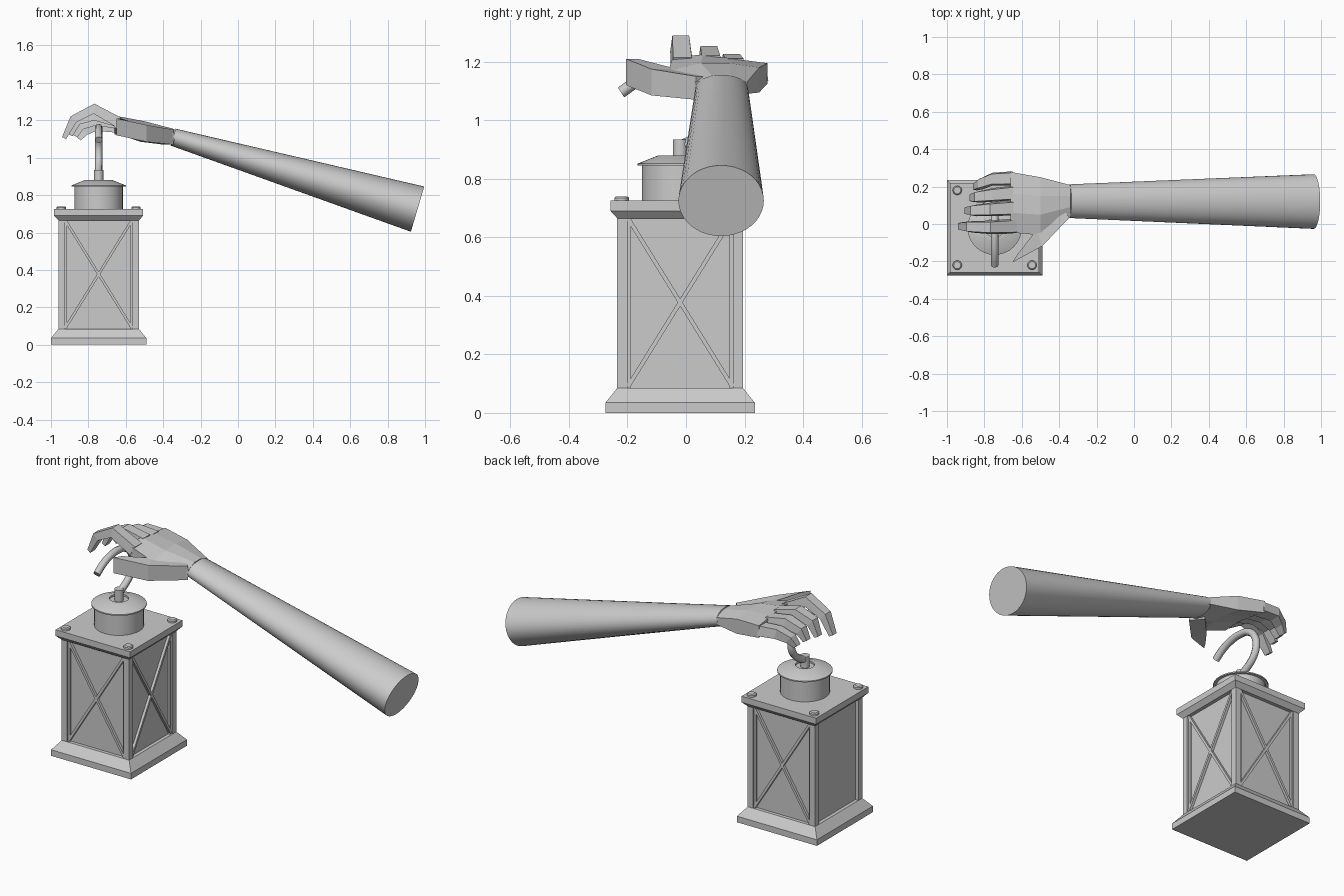
import bpy, bmesh, math
from mathutils import Vector, Matrix

if "Cube" in bpy.data.objects:
    bpy.data.objects.remove(bpy.data.objects["Cube"])

CX, CY = -0.745, -0.02  # lantern axis


def make(name, bm, smooth=None):
    bmesh.ops.recalc_face_normals(bm, faces=bm.faces)
    me = bpy.data.meshes.new(name)
    bm.to_mesh(me)
    bm.free()
    ob = bpy.data.objects.new(name, me)
    bpy.context.collection.objects.link(ob)
    if smooth:
        bpy.ops.object.select_all(action='DESELECT')
        ob.select_set(True)
        bpy.context.view_layer.objects.active = ob
        bpy.ops.object.shade_smooth_by_angle(angle=math.radians(smooth))
    return ob


def loft(name, rings, smooth=None):
    """Skin a list of equal-length point rings and cap both ends."""
    bm = bmesh.new()
    vs = [[bm.verts.new(p) for p in r] for r in rings]
    n = len(vs[0])
    for a, b in zip(vs, vs[1:]):
        for i in range(n):
            j = (i + 1) % n
            bm.faces.new((a[i], a[j], b[j], b[i]))
    bm.faces.new(vs[0])
    bm.faces.new(vs[-1])
    return make(name, bm, smooth)


def square(h, z):
    return [(CX + sx * h, CY + sy * h, z) for sx, sy in ((-1, -1), (1, -1), (1, 1), (-1, 1))]


def circle(x, y, r, z, n=32):
    return [(x + r * math.cos(2 * math.pi * i / n), y + r * math.sin(2 * math.pi * i / n), z)
            for i in range(n)]


def stack(name, profile, x=CX, y=CY, n=32):
    loft(name, [circle(x, y, r, z, n) for r, z in profile], 30)


def bar(bm, a, b, w, d):
    """Box from a to b, w wide in the xz plane and d deep in y."""
    a, b = Vector(a), Vector(b)
    v = b - a
    rot = Matrix.Rotation(math.atan2(v.x, v.z), 4, 'Y')
    bmesh.ops.create_cube(bm, size=1, matrix=Matrix.Translation((a + b) / 2) @ rot
                          @ Matrix.Diagonal((w, d, v.length, 1)))


# lantern base and roof plate
loft("lantern_base", [square(0.255, 0), square(0.255, 0.035), square(0.215, 0.085)])
loft("lantern_roof", [square(0.215, 0.665), square(0.238, 0.69), square(0.238, 0.725)])
# recessed panels and corner posts
loft("lantern_panels", [square(0.195, 0.08), square(0.195, 0.67)])
bm = bmesh.new()
for sx in (-1, 1):
    for sy in (-1, 1):
        x, y = CX + sx * 0.1975, CY + sy * 0.1975
        bar(bm, (x, y, 0.08), (x, y, 0.67), 0.035, 0.035)
make("corner_posts", bm)
# crossed braces on the front, right and back
for k, side in enumerate(("front", "right", "back")):
    bm = bmesh.new()
    for s in (-1, 1):
        bar(bm, (-s * 0.178, -0.2, 0.09), (s * 0.178, -0.2, 0.665), 0.014, 0.02)
        bar(bm, (s * 0.176, -0.198, 0.08), (s * 0.176, -0.198, 0.67), 0.014, 0.016)
    bm.transform(Matrix.Translation((CX, CY, 0)) @ Matrix.Rotation(k * math.pi / 2, 4, 'Z'))
    make(side + "_braces", bm)
# roof bolts
for sx in (-1, 1):
    for sy in (-1, 1):
        stack("roof_bolt", [(0.025, 0.72), (0.025, 0.735), (0.019, 0.74)],
              CX + sx * 0.2, CY + sy * 0.2, 16)
# round chimney with brim, and the peg that holds the hook
stack("chimney", [(0.13, 0.72), (0.13, 0.845), (0.145, 0.845), (0.145, 0.852), (0.075, 0.88),
                  (0.05, 0.88), (0.05, 0.87)])
stack("hook_peg", [(0.025, 0.86), (0.025, 0.935)], n=16)

# open hook, a round tube
cu = bpy.data.curves.new("hook_curve", 'CURVE')
cu.dimensions = '3D'
cu.bevel_depth = 0.02
cu.bevel_resolution = 2
cu.resolution_u = 4
cu.use_fill_caps = True
path = [(-0.02, 0.91), (0.03, 0.935), (0.08, 0.975), (0.105, 1.03), (0.095, 1.09), (0.05, 1.14),
        (-0.02, 1.16), (-0.1, 1.155), (-0.17, 1.13), (-0.222, 1.095)]
sp = cu.splines.new('BEZIER')
sp.bezier_points.add(len(path) - 1)
for bp, (y, z) in zip(sp.bezier_points, path):
    bp.co = (CX, y, z)
    bp.handle_left_type = bp.handle_right_type = 'AUTO'
hook = bpy.data.objects.new("hook", cu)
bpy.context.collection.objects.link(hook)

# forearm: tapered oval tube
axis = Vector((0.96 + 0.347, 0, 0.725 - 1.11)).normalized()
up = Vector((-axis.z, 0, axis.x))
rings = []
for c, ry, rz in (((-0.347, 0.122, 1.11), 0.09, 0.047), ((0.96, 0.12, 0.725), 0.146, 0.126)):
    rings.append([Vector(c) + Vector((0, ry, 0)) * math.cos(t) + up * rz * math.sin(t)
                  for t in (2 * math.pi * i / 40 for i in range(40))])
loft("forearm", rings, 30)

# palm: slices from wrist to knuckles, columns of (y, top, bottom)
slices = [(-0.34, [(0.035, 1.13, 1.09), (0.09, 1.153, 1.067), (0.15, 1.153, 1.067), (0.208, 1.13, 1.09)]),
          (-0.5, [(-0.06, 1.17, 1.11), (0.05, 1.195, 1.11), (0.15, 1.195, 1.11), (0.25, 1.18, 1.095)]),
          (-0.66, [(-0.045, 1.215, 1.16), (0.06, 1.225, 1.165), (0.165, 1.21, 1.15), (0.278, 1.195, 1.125)])]
loft("palm", [[(x, y, t) for y, t, b in cols] + [(x, y, b) for y, t, b in reversed(cols)]
              for x, cols in slices])

# thumb: upright slab tapering to its tip (outer xy, inner xy, bottom, top)
thumb = [((-0.345, 0.035), (-0.4, 0.1), 1.07, 1.15), ((-0.49, -0.118), (-0.52, -0.03), 1.085, 1.175),
         ((-0.65, -0.205), (-0.625, -0.165), 1.12, 1.21)]
loft("thumb", [[(*o, lo), (*i, lo), (*i, hi), (*o, hi)] for o, i, lo, hi in thumb])

# fingers: centre paths curling down, each with four joints
fingers = {
    "index_finger": (0.036, [(-0.64, -0.012, 1.19), (-0.77, -0.018, 1.262), (-0.88, -0.015, 1.205), (-0.93, -0.012, 1.105)]),
    "middle_finger": (0.036, [(-0.65, 0.085, 1.195), (-0.77, 0.078, 1.226), (-0.86, 0.072, 1.195), (-0.895, 0.072, 1.12)]),
    "ring_finger": (0.036, [(-0.65, 0.165, 1.183), (-0.76, 0.155, 1.2), (-0.84, 0.145, 1.17), (-0.87, 0.14, 1.115)]),
    "little_finger": (0.034, [(-0.65, 0.244, 1.162), (-0.76, 0.24, 1.17), (-0.82, 0.215, 1.14), (-0.85, 0.2, 1.1)]),
}
for name, (w, pts) in fingers.items():
    pts = [Vector(p) for p in pts]
    rings = []
    for i, p in enumerate(pts):
        d = pts[min(i + 1, 3)] - pts[max(i - 1, 0)]
        nrm = Vector((d.z, 0, -d.x)).normalized() * (0.028, 0.027, 0.022, 0.012)[i]
        side = Vector((0, w * (1.1, 1, 0.85, 0.6)[i], 0))
        rings.append([p - side - nrm, p + side - nrm, p + side * 0.8 + nrm, p - side * 0.8 + nrm])
    loft(name, rings)
